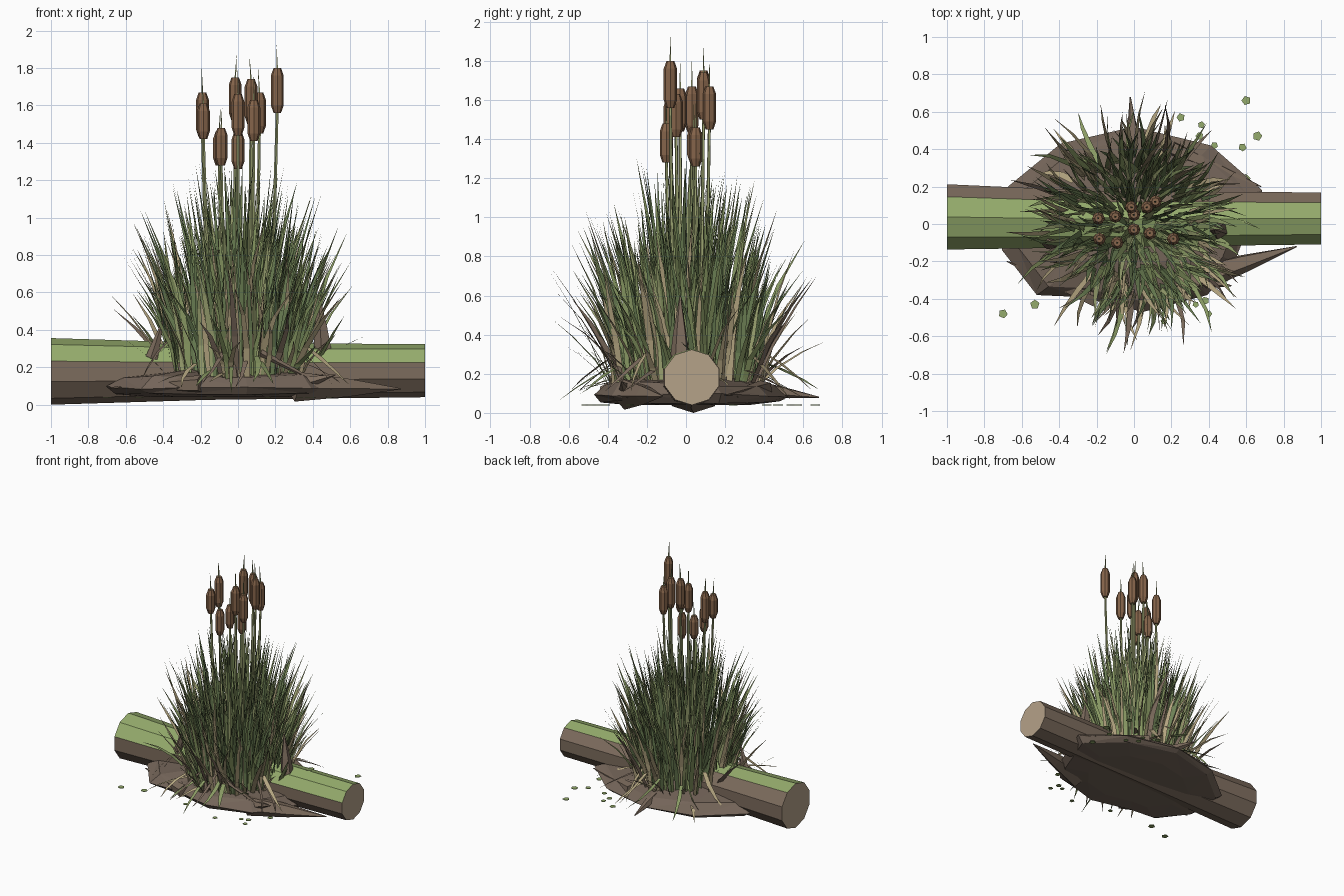
import bpy, bmesh, math, random
from mathutils import Vector

if "Cube" in bpy.data.objects:
    bpy.data.objects.remove(bpy.data.objects["Cube"])

random.seed(7)
U = random.uniform


def mat(name, c):
    m = bpy.data.materials.new(name)
    m.diffuse_color = (*c, 1)
    m.use_nodes = True
    m.node_tree.nodes["Principled BSDF"].inputs["Base Color"].default_value = m.diffuse_color
    return m


BARK = mat("bark", (.205, .15, .11))
MOSS = mat("moss", (.30, .41, .15))
WOOD = mat("cut_wood", (.46, .36, .25))
SOIL = mat("soil", (.175, .13, .10))
HEAD = mat("seed_head", (.24, .13, .07))
DARK = mat("grass_dark", (.16, .23, .095))
MID = mat("grass_mid", (.25, .32, .125))
LIGHT = mat("grass_light", (.36, .40, .18))
STRAW = mat("straw", (.46, .38, .22))


def finish(bm, name, mats, solid=True):
    if solid:
        bmesh.ops.recalc_face_normals(bm, faces=bm.faces)
    me = bpy.data.meshes.new(name)
    bm.to_mesh(me)
    bm.free()
    for m in mats:
        me.materials.append(m)
    ob = bpy.data.objects.new(name, me)
    bpy.context.collection.objects.link(ob)
    return ob


def loft(bm, rings):
    """Skin a list of point rings and cap both ends; returns side faces and caps."""
    vs = [[bm.verts.new(p) for p in r] for r in rings]
    n = len(vs[0])
    sides = [[bm.faces.new((a[i], a[(i + 1) % n], b[(i + 1) % n], b[i])) for i in range(n)]
             for a, b in zip(vs, vs[1:])]
    return sides, [bm.faces.new(vs[0][::-1]), bm.faces.new(vs[-1])]


def tube(bm, pts, radii, n):
    """Tapered n-sided tube along a path."""
    pts = [Vector(p) for p in pts]
    ax = (pts[-1] - pts[0]).normalized()
    u = ax.orthogonal().normalized()
    v = ax.cross(u)
    return loft(bm, [[p + r * (math.cos(a) * u + math.sin(a) * v)
                      for a in (math.tau * i / n for i in range(n))]
                     for p, r in zip(pts, radii)])


# fallen log: ten sides, moss on the upper front three
bm = bmesh.new()
rings = []
for x, y, z, r in ((-1, .038, .178, .178), (-.15, .025, .178, .152), (1, .03, .182, .142)):
    rings.append([(x, y + r * 1.03 * math.cos(a), z + r * math.sin(a))
                  for a in (math.pi / 2 + math.tau * i / 10 for i in range(10))])
sides, caps = loft(bm, rings)
for row in sides:
    for i in (9, 0, 1):
        row[i].material_index = 1
for f in caps:
    f.material_index = 2
finish(bm, "log", (BARK, MOSS, WOOD))

# mud mound: irregular outline stacked in rings
outline = [(.7, .18), (.42, .42), (0, .52), (-.4, .43), (-.7, .19), (-.72, -.14),
           (-.53, -.38), (-.3, -.39), (.05, -.47), (.4, -.38), (.55, -.2)]
bm = bmesh.new()
loft(bm, [[(x * s * .98, y * s, z + U(-j, j)) for x, y in outline]
          for s, z, j in ((.62, .04, 0), (.93, .055, .008), (1, .09, .012),
                          (.88, .15, .018), (.5, .18, .01))])
bmesh.ops.triangulate(bm, faces=[f for f in bm.faces if len(f.verts) == 4])
finish(bm, "mud_mound", (SOIL,))

# roots and broken stubs
bm = bmesh.new()
for a, b, r in (((.46, -.03, .22), (.43, -.03, .6), .06), ((.3, -.3, .1), (.87, -.12, .085), .085),
                ((-.02, -.38, .07), (-.03, -.36, .3), .03), ((-.46, -.1, .25), (-.4, -.12, .45), .035),
                ((.12, -.36, .28), (.5, -.3, .08), .02), ((.3, -.3, .1), (.52, -.33, .16), .045),
                ((-.2, -.4, .11), (-.68, -.2, .09), .05), ((0, .4, .12), (-.02, .68, .08), .04),
                ((.2, .4, .12), (.68, .2, .09), .05)):
    a, b = Vector(a), Vector(b)
    tube(bm, (a, a.lerp(b, .5), b), (r, r * .6, .003), 5)
finish(bm, "roots", (BARK,))


def blade(bm, th, r0, r1, h, w, curve=1.8, z0=.12, droop=0.0):
    """Tapering grass ribbon arching outward from radius r0 to r1."""
    yaw = th + U(-1.1, 1.1)
    side = Vector((-math.sin(yaw), math.cos(yaw), 0))
    drift = U(-.2, .2)
    prev = None
    for t, k in ((0, .85), (.35, 1), (.7, .65), (1, 0)):
        r = r0 + (r1 - r0) * t ** curve
        a = th + drift * t * t
        c = Vector((r * math.cos(a), r * math.sin(a), z0 + (h - z0) * t + droop * 4 * t * (1 - t)))
        row = [bm.verts.new(c - side * w * k / 2)]
        if k:
            row.append(bm.verts.new(c + side * w * k / 2))
        if prev:
            bm.faces.new(prev + row[::-1])
        prev = row


# upright grass: tall in the middle, shorter and splayed at the edge
for name, m, count in (("dark_blades", DARK, 200), ("mid_blades", MID, 190),
                       ("light_blades", LIGHT, 80), ("straw_blades", STRAW, 60)):
    bm = bmesh.new()
    for i in range(count):
        k = U(0, 1) ** .62
        if m is STRAW:
            k = U(.7, 1.05)
        r0 = .37 * k
        h = U(.7, 1.2) * (1.13 - .38 * k * k)
        blade(bm, U(0, math.tau), r0, r0 + U(.02, .12) + .2 * k * U(.1, 1.1), h, .031 * U(.75, 1.25))
    finish(bm, name, (m,), False)

# dry blades around the rim: some stand splayed, some fold down to the ground
for name, m, count in (("dry_rim_blades", STRAW, 34), ("dead_rim_blades", BARK, 16),
                       ("green_rim_blades", MID, 22)):
    bm = bmesh.new()
    for i in range(count):
        th, w = U(0, math.tau), U(.025, .038)
        if i % 3:
            blade(bm, th, U(.32, .4), U(.5, .72), U(.3, .75), w, 1.15, .13, .02)
        else:
            blade(bm, th, U(.32, .4), U(.55, .7), U(.06, .12), w, .95, U(.15, .36), .01)
    finish(bm, name, (m,), False)

# cattails: (x, y, head bottom, head top)
cattails = [(-.19, .03, 1.43, 1.67), (-.185, -.08, 1.42, 1.61), (-.09, -.10, 1.28, 1.48),
            (-.1, .04, 1.28, 1.46), (-.015, .09, 1.52, 1.75), (0, -.03, 1.44, 1.66),
            (0, .05, 1.26, 1.46), (.07, .09, 1.5, 1.74), (.115, .12, 1.45, 1.67),
            (.085, -.05, 1.41, 1.63), (.21, -.08, 1.56, 1.80)]
stems, heads = bmesh.new(), bmesh.new()
for x, y, lo, hi in cattails:
    tube(stems, ((x * .7, y * .7, .12), (x * .9, y * .9, .8), (x, y, lo + .02)), (.012, .01, .008), 5)
    tube(stems, ((x, y, hi - .01), (x + U(-.01, .01), y, hi + U(.1, .13))), (.006, .001), 4)
    tube(heads, [(x, y, z) for z in (lo, lo + .04, hi - .04, hi)], (.02, .034, .034, .02), 8)
finish(stems, "cattail_stems", (LIGHT,))
finish(heads, "cattail_heads", (HEAD,))

# floating leaves: thin pentagons at the waterline
bm = bmesh.new()
for x, y in ((.25, .57), (.35, .47), (.36, .53), (.43, .42), (.6, .66), (.66, .47), (.58, .41),
             (.6, .24), (-.7, -.48), (-.53, -.43), (-.15, -.45), (.16, -.52), (.33, -.43),
             (.38, -.41), (.4, -.48), (.49, -.29)):
    r, a0 = U(.017, .026), U(0, 6)
    loft(bm, [[(x + r * math.cos(a0 + i * math.tau / 5), y + r * math.sin(a0 + i * math.tau / 5), z)
               for i in range(5)] for z in (.038, .042)])
finish(bm, "floating_leaves", (MOSS,))
